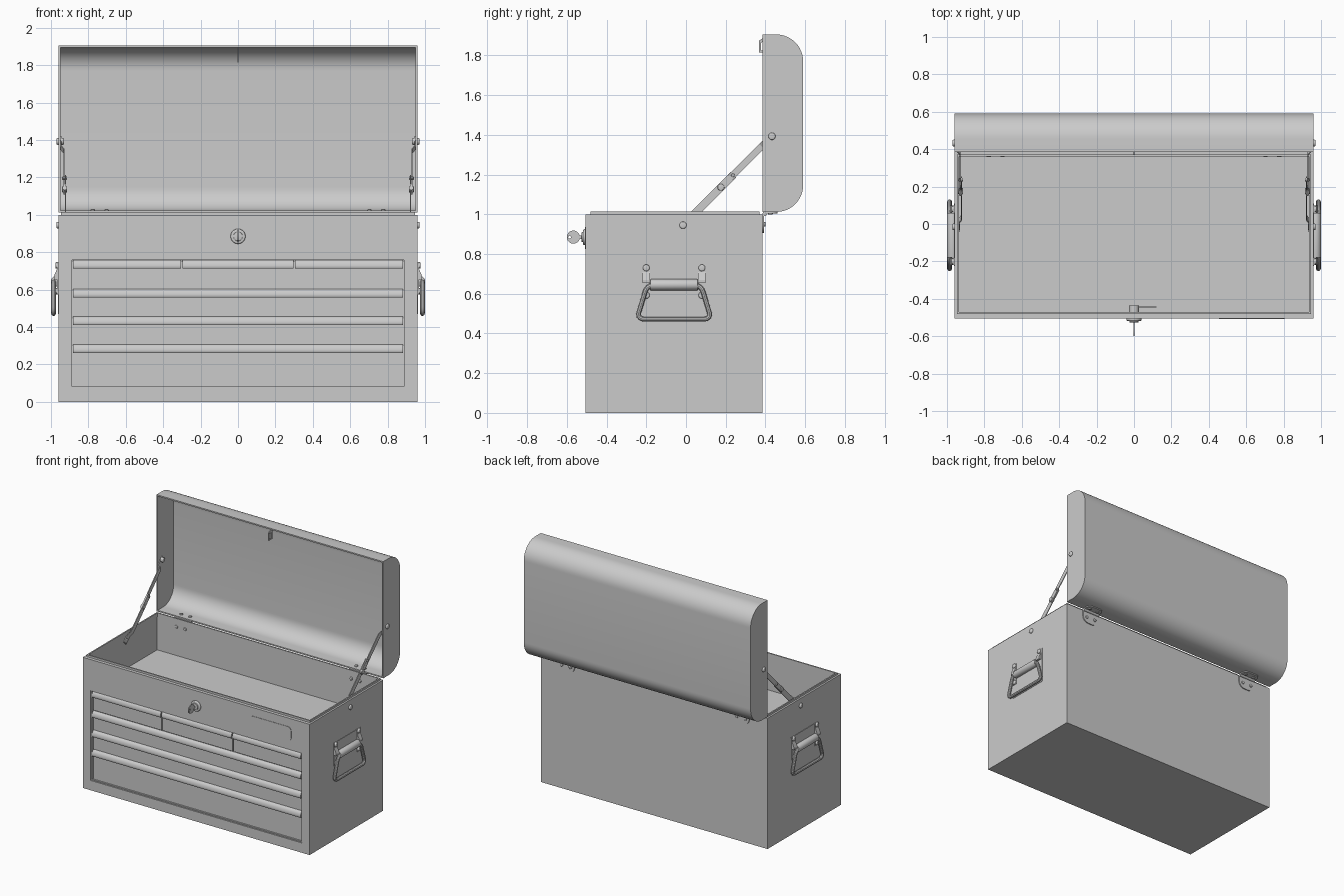
import bpy, bmesh, math
from mathutils import Vector as V

if "Cube" in bpy.data.objects:
    bpy.data.objects.remove(bpy.data.objects["Cube"])


def finish(o):
    bpy.ops.object.select_all(action='DESELECT')
    o.select_set(True)
    bpy.context.view_layer.objects.active = o
    for m in list(o.modifiers):
        bpy.ops.object.modifier_apply(modifier=m.name)
    bpy.ops.object.shade_smooth_by_angle(angle=math.radians(35))
    return o


def from_bm(name, bm):
    me = bpy.data.meshes.new(name)
    bmesh.ops.recalc_face_normals(bm, faces=bm.faces)
    bm.to_mesh(me)
    bm.free()
    o = bpy.data.objects.new(name, me)
    bpy.context.collection.objects.link(o)
    return o


def box(name, x0, x1, y0, y1, z0, z1):
    bm = bmesh.new()
    bmesh.ops.create_cube(bm, size=1)
    for v in bm.verts:
        v.co = ((x0 + x1) / 2 + v.co.x * (x1 - x0), (y0 + y1) / 2 + v.co.y * (y1 - y0),
                (z0 + z1) / 2 + v.co.z * (z1 - z0))
    return from_bm(name, bm)


def prism(name, pts, vec, open_side=False):
    """Sweep a flat outline along vec; open_side drops the last side face."""
    bm = bmesh.new()
    a = [bm.verts.new(p) for p in pts]
    b = [bm.verts.new(V(p) + V(vec)) for p in pts]
    n = len(pts)
    for i in range(n - 1 if open_side else n):
        j = (i + 1) % n
        bm.faces.new((a[i], a[j], b[j], b[i]))
    bm.faces.new(a)
    bm.faces.new(b)
    return from_bm(name, bm)


def fillet(pts, r, n=6, skip=()):
    """Round the corners of a closed outline."""
    out = []
    for i, p in enumerate(pts):
        if i in skip:
            out.append(V(p))
            continue
        p = V(p)
        u = (V(pts[i - 1]) - p).normalized() * r
        v = (V(pts[(i + 1) % len(pts)]) - p).normalized() * r
        for k in range(n + 1):
            t = k / n * math.pi / 2
            out.append(p + u + v - v * math.cos(t) - u * math.sin(t))
    return out


def rod(name, p, q, r, bevel=0.0, seg=24):
    p, q = V(p), V(q)
    bm = bmesh.new()
    bmesh.ops.create_cone(bm, cap_ends=True, segments=seg, radius1=r, radius2=r, depth=(q - p).length)
    if bevel:
        rim = [e for e in bm.edges if abs(e.verts[0].co.z - e.verts[1].co.z) < 1e-5]
        bmesh.ops.bevel(bm, geom=rim, offset=bevel, segments=3, profile=0.5, affect='EDGES')
    bm.transform((q - p).to_track_quat('Z', 'Y').to_matrix().to_4x4())
    bmesh.ops.translate(bm, vec=(p + q) / 2, verts=bm.verts)
    return finish(from_bm(name, bm))


def wire(name, pts, r):
    cu = bpy.data.curves.new(name, 'CURVE')
    cu.dimensions = '3D'
    cu.bevel_depth, cu.bevel_resolution = r, 3
    sp = cu.splines.new('POLY')
    sp.points.add(len(pts) - 1)
    for s, p in zip(sp.points, pts):
        s.co = (*p, 1)
    sp.use_cyclic_u = True
    o = bpy.data.objects.new(name, cu)
    bpy.context.collection.objects.link(o)
    bpy.ops.object.select_all(action='DESELECT')
    o.select_set(True)
    bpy.context.view_layer.objects.active = o
    bpy.ops.object.convert(target='MESH')
    return finish(bpy.context.object)


def cut(o, *cutters):
    for c in cutters:
        m = o.modifiers.new('cut', 'BOOLEAN')
        m.operation, m.solver, m.object = 'DIFFERENCE', 'EXACT', c
    finish(o)
    for c in cutters:
        bpy.data.objects.remove(c)
    return o


# Cabinet with open top tray and drawer recess
cut(box('cabinet', -.96, .96, -.505, .385, 0, 1),
    box('tray_cutter', -.94, .94, -.475, .365, .73, 1.1),
    box('recess_cutter', -.897, .897, -.6, -.48, .075, .765))
cut(box('rim_lip', -.946, .946, -.481, .371, .985, 1.015),
    box('lip_cutter', -.936, .936, -.471, .361, .9, 1.1))

# Trim frame inside the drawer recess
cut(box('recess_trim', -.897, .897, -.499, -.48, .075, .765),
    box('trim_cutter', -.887, .887, -.6, -.4, .083, .758))

# Drawers with rolled pulls along their top edges
rows = [(.61, .758, (-.887, -.3, .3, .887)), (.46, .604, (-.887, .887)),
        (.312, .456, (-.887, .887)), (.083, .308, (-.887, .887))]
for zb, zt, xs in rows:
    for x0, x1 in zip(xs, xs[1:]):
        prof = [(-.478, zb), (-.488, zb), (-.488, zt - .043), (-.501, zt - .046), (-.505, zt - .04),
                (-.505, zt - .03), (-.502, zt - .017), (-.496, zt - .006), (-.487, zt), (-.478, zt)]
        finish(prism('drawer', [(x0 + .004, y, z) for y, z in prof], (x1 - x0 - .008, 0, 0)))

# Blank plate on the front
plate = [(.455, -.503, .825), (.805, -.503, .825), (.805, -.503, .935), (.455, -.503, .935)]
finish(prism('front_plate', fillet(plate, .03), (0, -.005, 0)))

# Lock, cam and key
rod('lock_collar', (0, -.5, .885), (0, -.518, .885), .04, .006, 32)
rod('lock_plug', (0, -.51, .885), (0, -.526, .885), .025, .003)
rod('lock_body', (0, -.48, .885), (0, -.435, .885), .027)
box('lock_cam', -.015, .12, -.447, -.44, .872, .898)
box('key_blade', -.003, .003, -.545, -.515, .876, .894)
cut(rod('key_head', (-.004, -.567, .885), (.004, -.567, .885), .033),
    rod('key_cutter', (-.1, -.586, .885), (.1, -.586, .885), .007))

# Lid: hollow shell standing open, rounded along both back edges
lid_prof = fillet([(-.96, .385, 1.012), (-.96, .59, 1.012), (-.96, .59, 1.905), (-.96, .385, 1.905)],
                  .135, 12, skip=(0, 3))
lid = prism('lid', lid_prof, (1.92, 0, 0), open_side=True)
m = lid.modifiers.new('shell', 'SOLIDIFY')
m.thickness, m.offset, m.use_even_offset = .01, -1, True
finish(lid)

# Strike loop inside the lid
strike = [(-.004, .368, 1.815), (-.004, .41, 1.815), (-.004, .41, 1.9), (-.004, .368, 1.875)]
hole = [(-.05, .377, 1.825), (-.05, .4, 1.825), (-.05, .4, 1.87), (-.05, .377, 1.865)]
cut(prism('strike_loop', strike, (.008, 0, 0)), prism('strike_cutter', hole, (.1, 0, 0)))

# Folding stays, hinges and carrying handles, on each side
d, nrm = V((0, .7071, .7071)), V((0, -.7071, .7071))
base = V((0, -.015, .945))


def stay(name, s, path, w):
    pts = path + [(x - .006, t) for x, t in reversed(path)]
    prism(name, [base + V((s * x, 0, 0)) + d * t - nrm * w / 2 for x, t in pts], nrm * w)


for s in (-1, 1):
    stay('lower_stay', s, [(.94, -.02), (.94, .04), (.925, .07), (.925, .36)], .038)
    stay('upper_stay', s, [(.932, .25), (.934, .56), (.951, .59), (.951, .655)], .034)
    for t, r in ((.27, .017), (.355, .009)):
        c = base + d * t
        rod('stay_rivet', c + V((s * .914, 0, 0)), c + V((s * .94, 0, 0)), r, .004)
    for t in (0, .633):
        c = base + d * t
        rod('side_rivet', c + V((s * .93, 0, 0)), c + V((s * .971, 0, 0)), .018, .006)

    # Hinge
    x = s * .74
    leaf = [(x - .07, .384, 1), (x - .07, .384, .905), (x + .07, .384, .905), (x + .07, .384, 1)]
    finish(prism('hinge_body_leaf', fillet(leaf, .05, 6, (0, 3)), (0, .008, 0)))
    leaf = [(x - .07, .39, 1.004), (x - .07, .46, 1.004), (x + .07, .46, 1.004), (x + .07, .39, 1.004)]
    finish(prism('hinge_lid_leaf', fillet(leaf, .035, 6, (0, 3)), (0, 0, .009)))
    rod('hinge_barrel', (x - .07, .396, 1.002), (x + .07, .396, 1.002), .011)
    for dx in (-.037, .037):
        rod('hinge_rivet', (x + dx, .357, .95), (x + dx, .4, .95), .012, .004, 16)
        rod('hinge_lid_rivet', (x + dx, .425, .998), (x + dx, .425, 1.03), .012, .004, 16)

    # Carrying handle
    a, b = sorted((s * .958, s * .963))
    box('handle_plate', a, b, -.225, .11, .47, .745)
    bail = [(s * .986, -.195, .645), (s * .986, -.248, .472), (s * .986, .128, .472), (s * .986, .075, .645)]
    wire('handle_bail', fillet(bail, .035, 5), .0125)
    rod('handle_grip', (s * .972, -.18, .645), (s * .972, .06, .645), .028, .004, 32)
    for y in (-.2, .08):
        a, b = sorted((s * .96, s * .967))
        box('handle_strap', a, b, y - .019, y + .019, .575, .745)
        prof = [(.96, .71), (.968, .71), (.985, .67), (.985, .655), (.96, .655)]
        prism('handle_knuckle', [(s * px, y - .019, z) for px, z in prof], (0, .038, 0))
        for z in (.73, .592):
            rod('handle_rivet', (s * .96, y, z), (s * .977, y, z), .017, .006)
